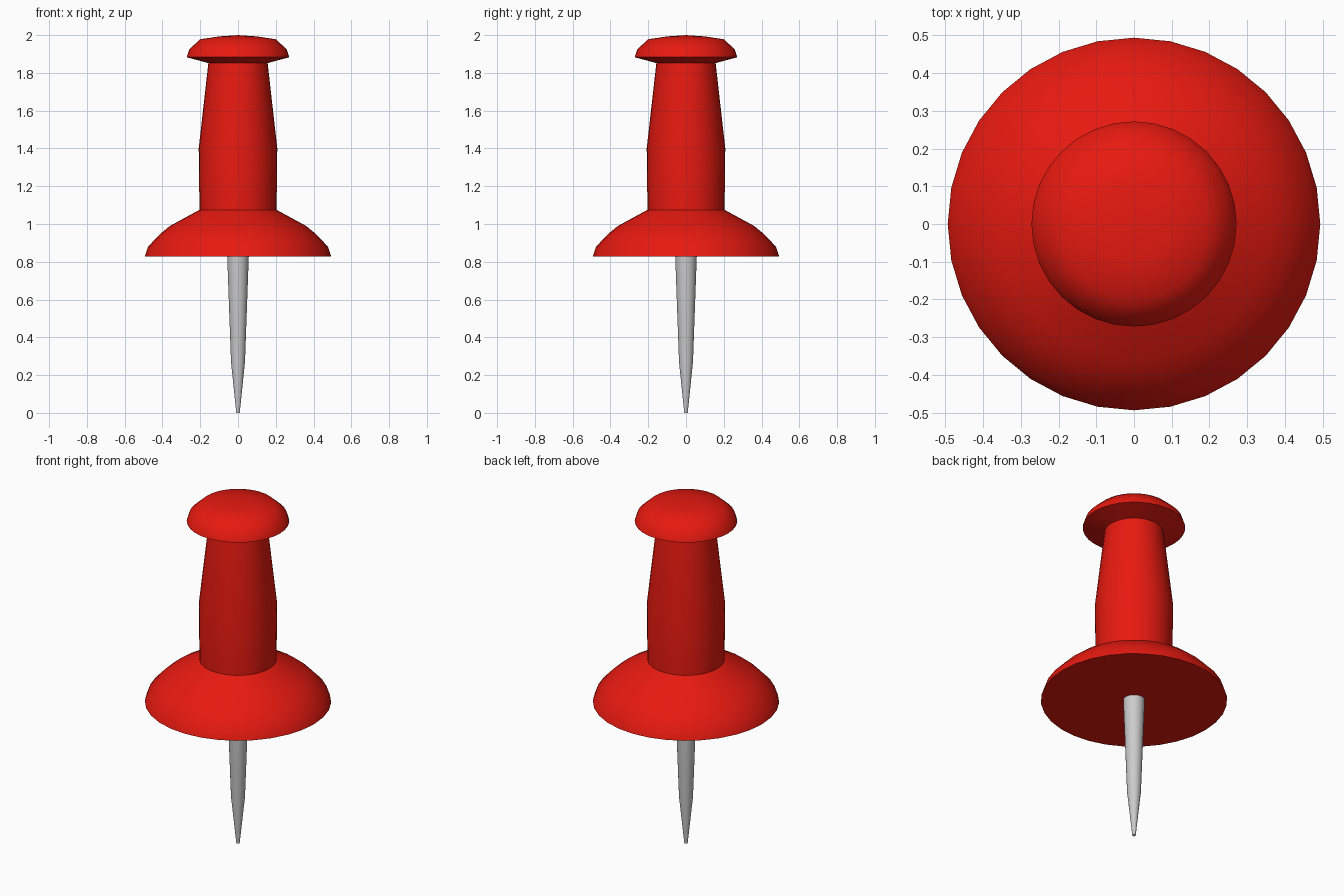
import bpy, bmesh, math

if "Cube" in bpy.data.objects:
    bpy.data.objects.remove(bpy.data.objects["Cube"])

SIDES = 32


def lathe(name, profile, sides=SIDES, color=None, angle=40):
    """Revolve (radius, z) points, listed bottom to top, into a closed solid."""
    bm = bmesh.new()
    rings = []
    for r, z in profile:
        if r == 0:
            rings.append([bm.verts.new((0, 0, z))])
        else:
            rings.append([bm.verts.new((r * math.cos(2 * math.pi * i / sides),
                                        r * math.sin(2 * math.pi * i / sides), z))
                          for i in range(sides)])
    for a, b in zip(rings, rings[1:]):
        for i in range(sides):
            j = (i + 1) % sides
            if len(b) == 1:
                bm.faces.new((a[i], a[j], b[0]))
            else:
                bm.faces.new((a[i], a[j], b[j], b[i]))
    bm.faces.new(rings[0][::-1])
    if len(rings[-1]) > 1:
        bm.faces.new(rings[-1])
    bmesh.ops.recalc_face_normals(bm, faces=bm.faces)
    mesh = bpy.data.meshes.new(name)
    bm.to_mesh(mesh)
    bm.free()
    obj = bpy.data.objects.new(name, mesh)
    bpy.context.collection.objects.link(obj)
    if color:
        mesh.materials.append(color)
    bpy.ops.object.select_all(action='DESELECT')
    obj.select_set(True)
    bpy.context.view_layer.objects.active = obj
    bpy.ops.object.shade_smooth_by_angle(angle=math.radians(angle))
    return obj


red = bpy.data.materials.new("red_plastic")
red.diffuse_color = (0.80, 0.01, 0.005, 1)
red.use_nodes = True
red.node_tree.nodes["Principled BSDF"].inputs["Base Color"].default_value = red.diffuse_color

# Plastic handle: flared base, waisted grip and domed cap
lathe("handle", [
    (0.494, 0.828), (0.476, 0.88), (0.415, 0.945), (0.36, 0.99),
    (0.204, 1.075), (0.208, 1.40), (0.157, 1.852),
    (0.272, 1.883), (0.258, 1.925), (0.20, 1.978), (0.10, 1.993), (0, 2.0),
], color=red)

# Steel pin tapering to a point
lathe("pin", [
    (0.009, 0.0), (0.037, 0.27), (0.057, 0.828),
])
